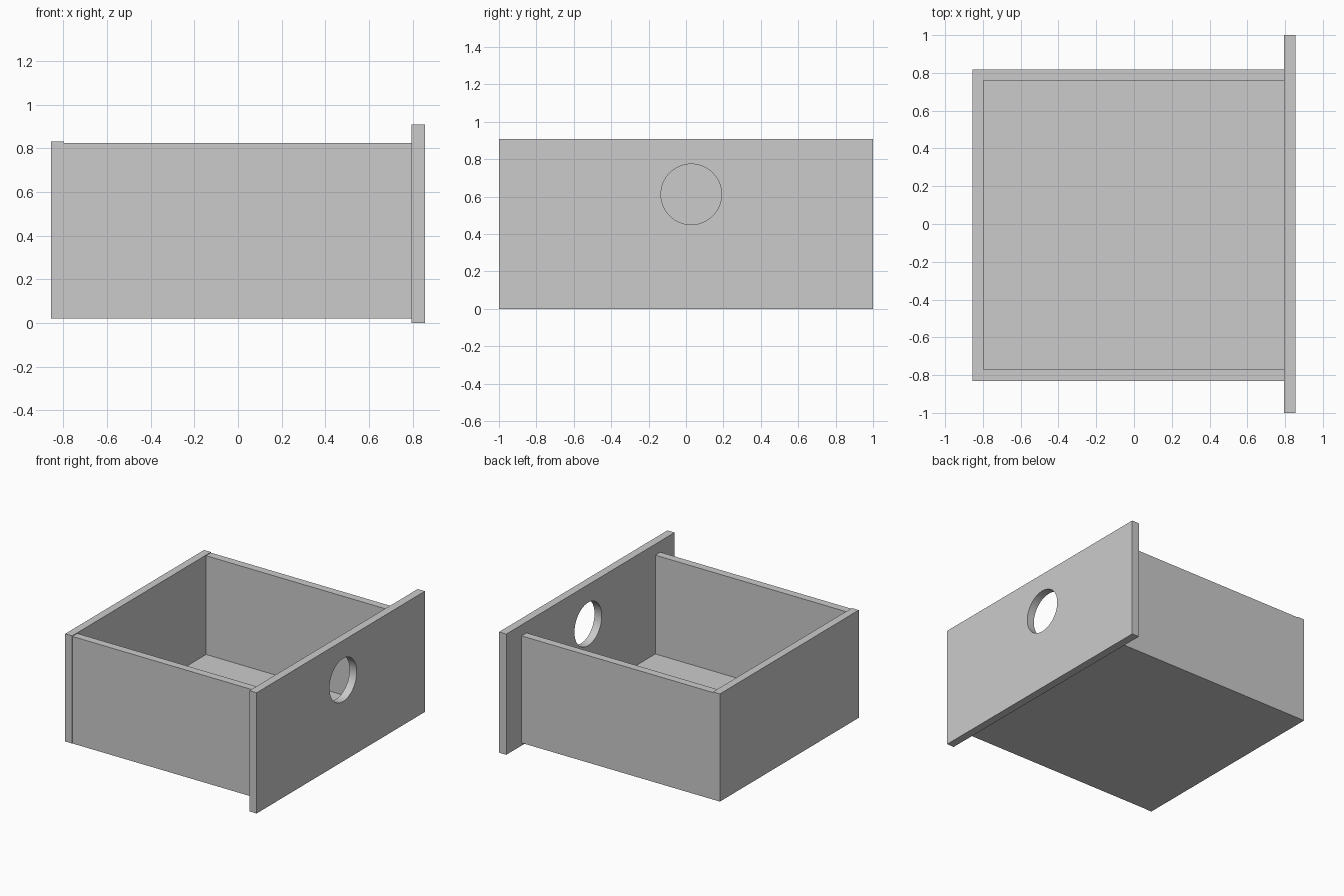
import bpy
import math

if "Cube" in bpy.data.objects:
    bpy.data.objects.remove(bpy.data.objects["Cube"])


def box(name, x, y, z):
    """Box from (min, max) ranges on each axis."""
    bpy.ops.mesh.primitive_cube_add(size=1)
    ob = bpy.context.object
    ob.name = name
    for v in ob.data.vertices:
        v.co = [r[0] if c < 0 else r[1] for r, c in zip((x, y, z), v.co)]
    return ob


BACK, BACK_IN = -0.855, -0.797      # back panel thickness range
FRONT_IN, FRONT = 0.795, 0.855      # front panel thickness range
Y_MIN, Y_MAX, T = -0.83, 0.818, 0.059
BOTTOM = 0.02

# Drawer box: back, two sides, floor between them
box("back_panel", (BACK, BACK_IN), (Y_MIN - 0.002, Y_MAX), (BOTTOM, 0.83))
for name, y in (("near_side", (Y_MIN, Y_MIN + T)), ("far_side", (Y_MAX - T, Y_MAX))):
    box(name, (BACK_IN, FRONT_IN), y, (BOTTOM, 0.825))
box("floor_panel", (BACK_IN, FRONT_IN), (Y_MIN + T, Y_MAX - T), (BOTTOM, 0.082))

# Drawer front with a round finger hole
front = box("drawer_front", (FRONT_IN, FRONT), (-1, 1), (0, 0.908))
bpy.ops.mesh.primitive_cylinder_add(vertices=64, radius=0.162, depth=0.3,
                                    location=(0.825, 0.028, 0.612),
                                    rotation=(0, math.pi / 2, 0))
cutter = bpy.context.object
cutter.name = "hole_cutter"
cutter.hide_render = True

cut = front.modifiers.new("finger_hole", 'BOOLEAN')
cut.operation = 'DIFFERENCE'
cut.solver = 'EXACT'
cut.object = cutter
bpy.ops.object.select_all(action='DESELECT')
front.select_set(True)
bpy.context.view_layer.objects.active = front
bpy.ops.object.modifier_apply(modifier=cut.name)
bpy.data.objects.remove(cutter)
bpy.ops.object.shade_smooth_by_angle(angle=math.radians(30))
